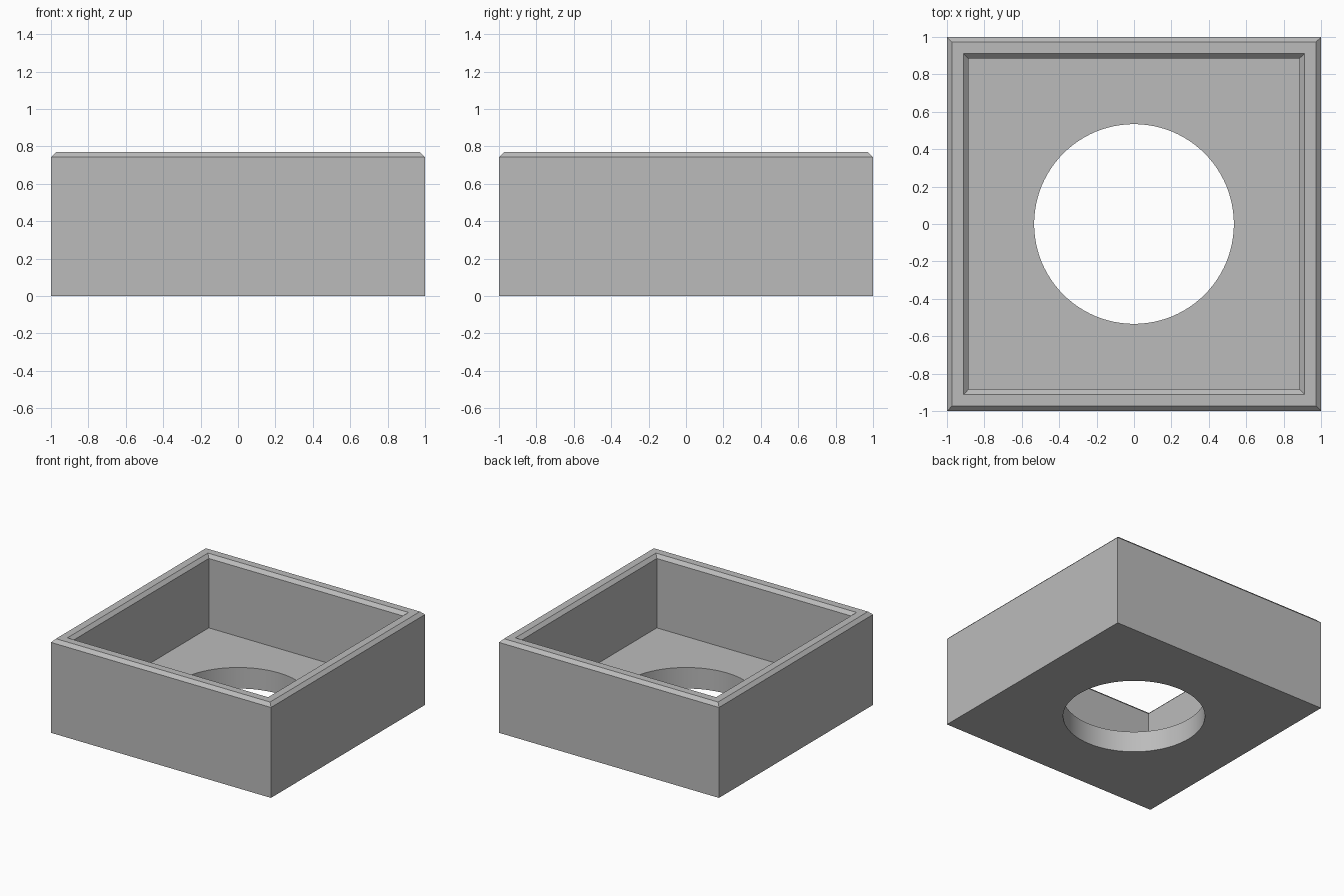
import bpy
import bmesh
from math import cos, sin, tau

cube = bpy.data.objects.get("Cube")
if cube:
    bpy.data.objects.remove(cube, do_unlink=True)

HEIGHT, FLOOR, CHAMFER = 0.77, 0.173, 0.027
OUTER, INNER, HOLE_RADIUS, SEGMENTS = 1.0, 0.885, 0.534, 96

grey = bpy.data.materials.new("grey")
grey.use_nodes = True
colour = (0.5, 0.5, 0.5, 1)
grey.diffuse_color = colour
grey.node_tree.nodes["Principled BSDF"].inputs["Base Color"].default_value = colour

bm = bmesh.new()


def square(half, z):
    return [bm.verts.new((sx * half, sy * half, z))
            for sx, sy in ((-1, -1), (1, -1), (1, 1), (-1, 1))]


def circle(radius, z):
    angles = [tau * i / SEGMENTS for i in range(SEGMENTS)]
    return [bm.verts.new((radius * cos(a), radius * sin(a), z)) for a in angles]


def skin(lower, upper, smooth=False):
    count = len(lower)
    for i in range(count):
        j = (i + 1) % count
        face = bm.faces.new((lower[i], lower[j], upper[j], upper[i]))
        face.smooth = smooth


def loop_edges(verts):
    return [bm.edges.get((v, verts[i - 1])) for i, v in enumerate(verts)]


# Walls: outer side, chamfered rim, inner side
profile = [
    (OUTER, 0),
    (OUTER, HEIGHT - CHAMFER),
    (OUTER - CHAMFER, HEIGHT),
    (INNER + CHAMFER, HEIGHT),
    (INNER, HEIGHT - CHAMFER),
    (INNER, FLOOR),
]
rings = [square(half, z) for half, z in profile]
for lower, upper in zip(rings, rings[1:]):
    skin(lower, upper)

# Round hole through the floor
hole_top, hole_bottom = circle(HOLE_RADIUS, FLOOR), circle(HOLE_RADIUS, 0)
skin(hole_top, hole_bottom, smooth=True)

# Floor and underside, filled around the hole
for border, hole in ((rings[-1], hole_top), (rings[0], hole_bottom)):
    bmesh.ops.triangle_fill(bm, edges=loop_edges(border) + loop_edges(hole),
                            use_beauty=True)

bmesh.ops.recalc_face_normals(bm, faces=bm.faces)

# Keep the hole's rims crisp
for edge in bm.edges:
    if len({face.smooth for face in edge.link_faces}) > 1:
        edge.smooth = False

mesh = bpy.data.meshes.new("open_box")
bm.to_mesh(mesh)
bm.free()
mesh.materials.append(grey)
box = bpy.data.objects.new("open_box", mesh)
bpy.context.collection.objects.link(box)
